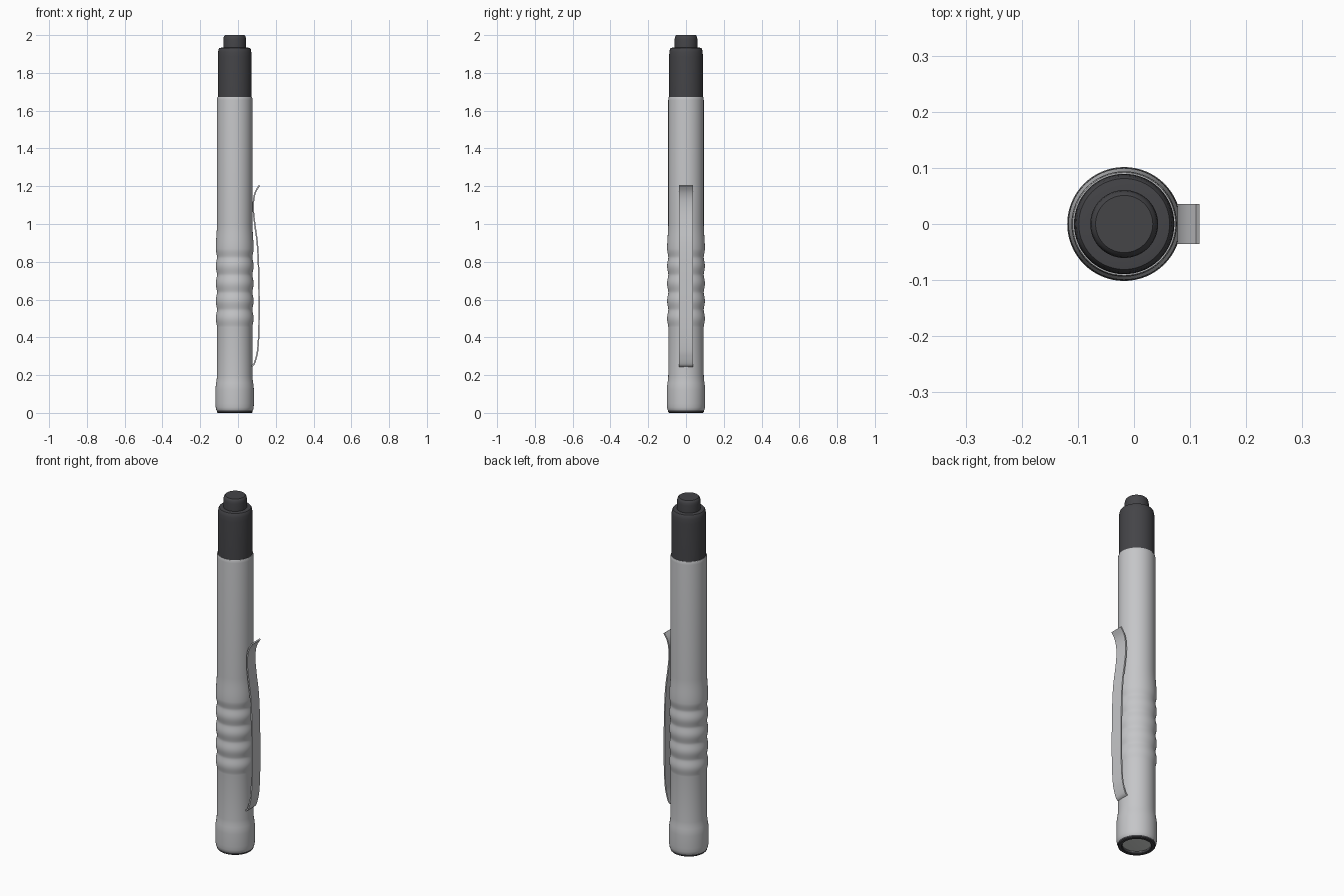
import bpy, bmesh, math

if "Cube" in bpy.data.objects:
    bpy.data.objects.remove(bpy.data.objects["Cube"])

CX = -0.0175   # barrel axis, offset so that the clip balances the width
SEG = 64


def material(name, rgb):
    m = bpy.data.materials.new(name)
    m.diffuse_color = (*rgb, 1)
    m.use_nodes = True
    m.node_tree.nodes["Principled BSDF"].inputs["Base Color"].default_value = m.diffuse_color
    return m


silver = material("silver_grey", (0.56, 0.565, 0.58))
black = material("soft_black", (0.058, 0.058, 0.064))
glass = material("lens_pale_grey", (0.66, 0.68, 0.66))


def finish(name, bm, mat, angle):
    bmesh.ops.recalc_face_normals(bm, faces=bm.faces)
    me = bpy.data.meshes.new(name)
    bm.to_mesh(me)
    bm.free()
    me.materials.append(mat)
    ob = bpy.data.objects.new(name, me)
    bpy.context.collection.objects.link(ob)
    bpy.ops.object.select_all(action='DESELECT')
    ob.select_set(True)
    bpy.context.view_layer.objects.active = ob
    bpy.ops.object.shade_smooth_by_angle(angle=math.radians(angle))
    return ob


def lathe(name, profile, mat, angle=35):
    """Spin an (r, z) profile around the barrel axis; r = 0 closes an end."""
    bm = bmesh.new()
    rings = []
    for r, z in profile:
        if r == 0:
            rings.append([bm.verts.new((CX, 0, z))] * SEG)
        else:
            rings.append([bm.verts.new((CX + r * math.cos(2 * math.pi * i / SEG),
                                        r * math.sin(2 * math.pi * i / SEG), z))
                          for i in range(SEG)])
    for a, b in zip(rings, rings[1:]):
        for i in range(SEG):
            j = (i + 1) % SEG
            bm.faces.new(list(dict.fromkeys((a[i], a[j], b[j], b[i]))))
    return finish(name, bm, mat, angle)


# Barrel: flared head, ribbed grip, plain upper tube
barrel = [(0.073, 0.03), (0.073, 0.012), (0.095, 0.012), (0.0985, 0.018), (0.1005, 0.03),
          (0.1015, 0.05), (0.1015, 0.12), (0.1005, 0.14), (0.098, 0.158),
          (0.0955, 0.175), (0.094, 0.195), (0.0935, 0.3)]
TOP_RIB, PITCH = 0.87, 0.0925
z0 = TOP_RIB - 4.5 * PITCH
STEPS = 72
for i in range(STEPS + 1):
    z = z0 + (TOP_RIB - z0) * i / STEPS
    wave = 0.5 + 0.5 * math.cos(2 * math.pi * (z - TOP_RIB) / PITCH)
    barrel.append((0.0935 + 0.0065 * wave ** 0.75, z))
for i in range(1, 9):          # smooth flare above the ribs
    t = i / 8
    barrel.append((0.1 - 0.006 * t * t * (3 - 2 * t), TOP_RIB + 0.13 * t))
barrel += [(0.094, 1.655), (0.093, 1.668), (0.0915, 1.672), (0.085, 1.672)]
lathe("barrel", barrel, silver)

# Dark tail cap and push button
lathe("tail_cap", [(0.08, 1.66), (0.0895, 1.66), (0.0895, 1.885), (0.088, 1.91),
                   (0.085, 1.926), (0.081, 1.932), (0.066, 1.934), (0.0, 1.934)], black)
lathe("push_button", [(0.0605, 1.93), (0.0605, 1.975), (0.059, 1.987),
                      (0.056, 1.995), (0.051, 2.0), (0.0, 2.0)], black)

# Dark bezel round the recessed lens
lathe("bezel", [(0.073, 0.03), (0.073, 0.003), (0.076, 0.0), (0.09, 0.0),
                (0.094, 0.004), (0.095, 0.013), (0.073, 0.013)], black)
lathe("lens", [(0.0735, 0.014), (0.05, 0.0125), (0.0, 0.011)], glass)

# Sprung pocket clip: a strip following a curved path
pts = [(0.073, 0.247), (0.085, 0.258), (0.097, 0.295), (0.105, 0.34), (0.1105, 0.44),
       (0.1115, 0.6), (0.1085, 0.78), (0.102, 0.9), (0.09, 0.99), (0.0815, 1.07),
       (0.083, 1.13), (0.094, 1.172), (0.1135, 1.204)]


def smooth(p):
    """Catmull-Rom interpolation of the path."""
    out = []
    for i in range(len(p) - 1):
        a, b, c, d = p[max(i - 1, 0)], p[i], p[i + 1], p[min(i + 2, len(p) - 1)]
        for s in range(5):
            t = s / 5
            out.append(tuple(0.5 * (2 * b[k] + (c[k] - a[k]) * t
                                    + (2 * a[k] - 5 * b[k] + 4 * c[k] - d[k]) * t * t
                                    + (3 * b[k] - a[k] - 3 * c[k] + d[k]) * t ** 3)
                             for k in (0, 1)))
    return out + [p[-1]]


path = smooth(pts)
HALF_W, HALF_T = 0.0358, 0.0038
bm = bmesh.new()
sections = []
for i, (x, z) in enumerate(path):
    (xa, za), (xb, zb) = path[max(i - 1, 0)], path[min(i + 1, len(path) - 1)]
    ln = math.hypot(xb - xa, zb - za)
    nx, nz = (zb - za) / ln * HALF_T, -(xb - xa) / ln * HALF_T
    sections.append([bm.verts.new((x + s * nx, w * HALF_W, z + s * nz))
                     for s, w in ((1, -1), (1, 1), (-1, 1), (-1, -1))])
for a, b in zip(sections, sections[1:]):
    for k in range(4):
        bm.faces.new((a[k], a[(k + 1) % 4], b[(k + 1) % 4], b[k]))
bm.faces.new(sections[0])
bm.faces.new(sections[-1])
finish("pocket_clip", bm, silver, 40)
